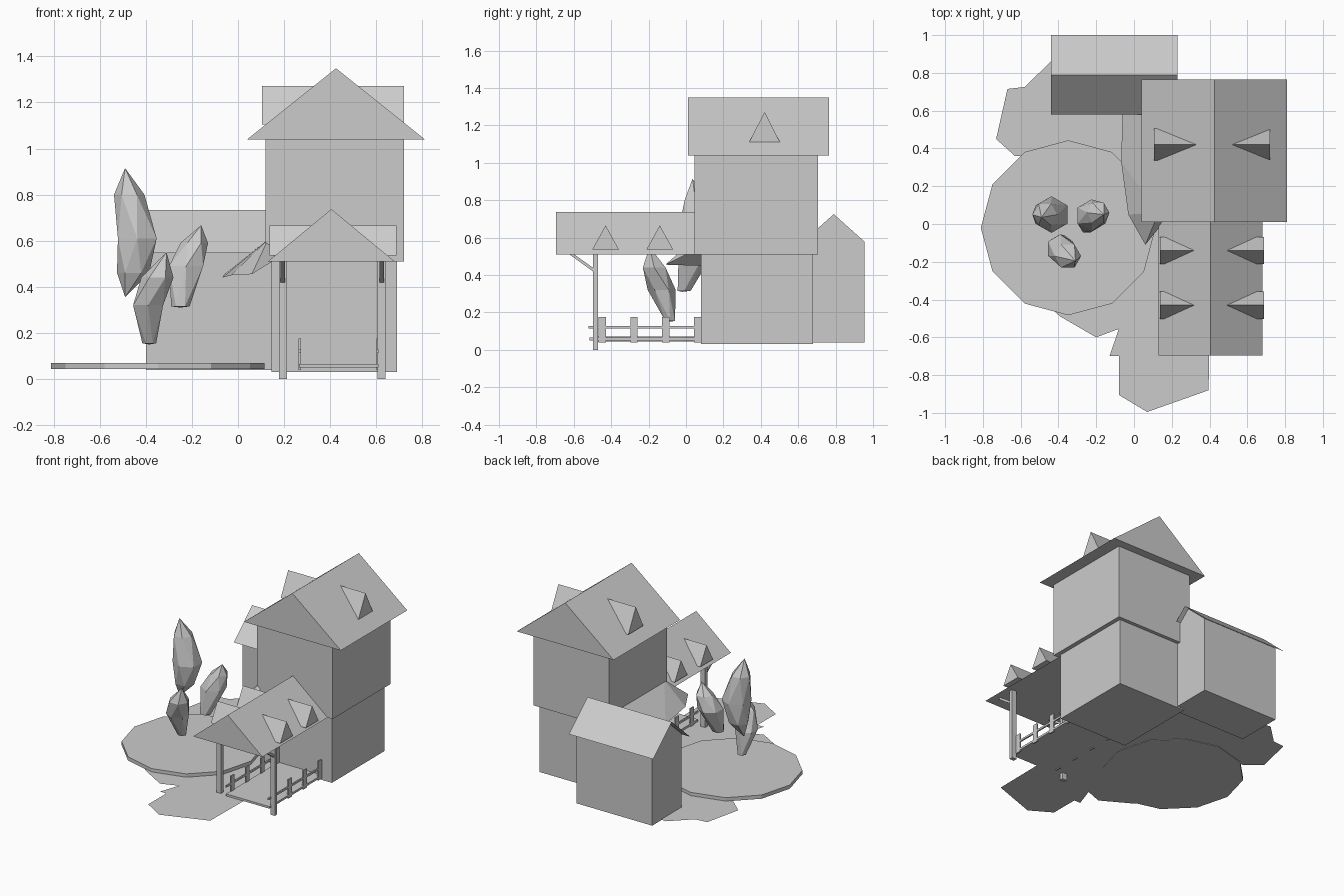
import bpy, bmesh, math
from mathutils import Vector

cube = bpy.data.objects.get("Cube")
if cube:
    bpy.data.objects.remove(cube, do_unlink=True)

GREY = (0.6, 0.6, 0.6, 1)
grey = bpy.data.materials.new("plain_grey")
grey.use_nodes = True
grey.diffuse_color = GREY
grey.node_tree.nodes["Principled BSDF"].inputs["Base Color"].default_value = GREY


def make(name, verts, faces, solid=True):
    mesh = bpy.data.meshes.new(name)
    mesh.from_pydata([Vector(v) for v in verts], [], faces)
    if solid:
        bm = bmesh.new()
        bm.from_mesh(mesh)
        bmesh.ops.recalc_face_normals(bm, faces=bm.faces)
        bm.to_mesh(mesh)
        bm.free()
    mesh.materials.append(grey)
    obj = bpy.data.objects.new(name, mesh)
    bpy.context.collection.objects.link(obj)
    return obj


def prism(name, outline, a, b, place):
    """Extrude a 2D outline from a to b; place(u, v, w) gives the 3D point."""
    n = len(outline)
    verts = [place(u, v, w) for w in (a, b) for u, v in outline]
    faces = [tuple(range(n)), tuple(range(n, 2 * n))]
    faces += [(i, (i + 1) % n, n + (i + 1) % n, n + i) for i in range(n)]
    return make(name, verts, faces)


def along_x(u, v, w):
    return (w, u, v)


def along_y(u, v, w):
    return (u, w, v)


def along_z(u, v, w):
    return (u, v, w)


def box(name, x0, x1, y0, y1, z0, z1):
    return prism(name, [(x0, y0), (x1, y0), (x1, y1), (x0, y1)], z0, z1, along_z)


def gable(name, u0, u1, z0, z1, a, b, place):
    return prism(name, [(u0, z0), (u1, z0), ((u0 + u1) / 2, z1)], a, b, place)


def blob(name, bottom, rings, top, sides=6):
    """Faceted foliage from rings (x, y, z, radius) between two tips."""
    verts = [bottom]
    for k, (x, y, z, r) in enumerate(rings):
        for i in range(sides):
            t = math.tau * (i + 0.5 * (k % 2)) / sides
            verts.append((x + r * math.cos(t), y + r * math.sin(t), z))
    verts.append(top)
    last, faces = len(verts) - 1, []
    for i in range(sides):
        j = (i + 1) % sides
        faces.append((0, 1 + j, 1 + i))
        for k in range(len(rings) - 1):
            p, q = 1 + k * sides, 1 + (k + 1) * sides
            if k % 2 == 0:
                faces += [(p + i, p + j, q + i), (p + j, q + j, q + i)]
            else:
                faces += [(p + i, p + j, q + j), (p + i, q + j, q + i)]
        s = 1 + (len(rings) - 1) * sides
        faces.append((s + i, s + j, last))
    return make(name, verts, faces)


# Tower
box("tower_lower", 0.145, 0.69, 0.08, 0.68, 0.03, 0.51)
box("tower_upper", 0.12, 0.72, 0.045, 0.705, 0.51, 1.04)
gable("tower_roof", 0.04, 0.81, 1.04, 1.348, 0.01, 0.765, along_y)
gable("tower_dormer", 0.335, 0.505, 1.105, 1.272, 0.105, 0.72, along_x)

# Porch roof and its dormers
gable("porch_roof", 0.13, 0.68, 0.51, 0.737, -0.695, 0.05, along_y)
for i, y in enumerate((-0.43, -0.14)):
    gable(f"porch_dormer_{i + 1}", y - 0.072, y + 0.072, 0.535, 0.665, 0.137, 0.688, along_x)

# Porch deck, posts, braces and railings
box("porch_floor", 0.265, 0.61, -0.515, 0.08, 0.05, 0.065)
for side, x, rail_x in (("right", 0.195, 0.268), ("left", 0.623, 0.605)):
    box(f"porch_post_{side}", x - 0.018, x + 0.018, -0.497, -0.47, 0, 0.515)
    prism(f"porch_brace_{side}",
          [(-0.63, 0.515), (-0.605, 0.515), (-0.485, 0.43), (-0.485, 0.41)],
          x - 0.01, x + 0.01, along_x)
    box(f"porch_rail_{side}", rail_x - 0.005, rail_x + 0.005, -0.52, 0.08, 0.113, 0.127)
    for i in range(4):
        y = -0.448 + 0.17 * i
        box(f"porch_baluster_{side}_{i + 1}", rail_x - 0.005, rail_x + 0.005,
            y - 0.02, y + 0.02, 0.04, 0.175)

# Back house with a thin overhanging roof sheet
prism("back_house", [(0.625, 0.04), (0.955, 0.04), (0.955, 0.578), (0.79, 0.725), (0.625, 0.578)],
      -0.4, 0.2, along_x)
roof = [(x, y, z) for y, z in ((0.58, 0.546), (0.79, 0.733), (1.0, 0.546)) for x in (-0.44, 0.23)]
make("back_house_roof", roof, [(0, 1, 3, 2), (2, 3, 5, 4)], False)

# Slanted canopy on the side of the tower
canopy = [(0.13, 0.6, 0.605), (-0.06, 0.6, 0.455), (-0.068, 0.33, 0.44),
          (-0.03, 0.05, 0.45), (0.06, -0.11, 0.455), (0.165, 0.02, 0.52), (0.13, 0.06, 0.605)]
make("side_canopy", canopy, [(0, 1, 2), (0, 2, 6), (2, 3, 6), (3, 4, 6), (4, 5, 6)], False)

# Flat ground sheet and round garden bed
ground = [(-0.44, 0.86), (-0.58, 0.725), (-0.67, 0.715), (-0.73, 0.45), (-0.63, 0.36),
          (-0.5, 0.36), (-0.6, 0.1), (-0.55, -0.35), (-0.39, -0.49), (-0.2, -0.6),
          (-0.08, -0.555), (-0.13, -0.7), (-0.08, -0.7), (-0.08, -0.905), (0.07, -0.995),
          (0.395, -0.88), (0.4, -0.5), (0.4, 0.1), (0.2, 0.65), (-0.1, 0.8)]
make("ground", [(x, y, 0.046) for x, y in ground], [tuple(range(len(ground)))], False)
disc = [(-0.348 + 0.463 * math.cos(math.tau * i / 12),
         -0.02 + 0.463 * math.sin(math.tau * i / 12)) for i in range(12)]
prism("garden_bed", disc, 0.043, 0.07, along_z)

# Faceted leaning foliage
blob("tall_foliage", (-0.49, 0.04, 0.355),
     [(-0.455, 0.05, 0.46, 0.07), (-0.437, 0.05, 0.61, 0.097), (-0.472, 0.05, 0.8, 0.066)],
     (-0.49, 0.035, 0.915))
blob("front_foliage", (-0.385, -0.08, 0.15),
     [(-0.385, -0.085, 0.155, 0.03), (-0.39, -0.13, 0.32, 0.075), (-0.35, -0.17, 0.44, 0.07)],
     (-0.31, -0.195, 0.55))
blob("side_foliage", (-0.25, -0.02, 0.31),
     [(-0.25, -0.01, 0.315, 0.04), (-0.225, 0.045, 0.49, 0.085), (-0.19, 0.06, 0.59, 0.06)],
     (-0.16, 0.05, 0.667))
